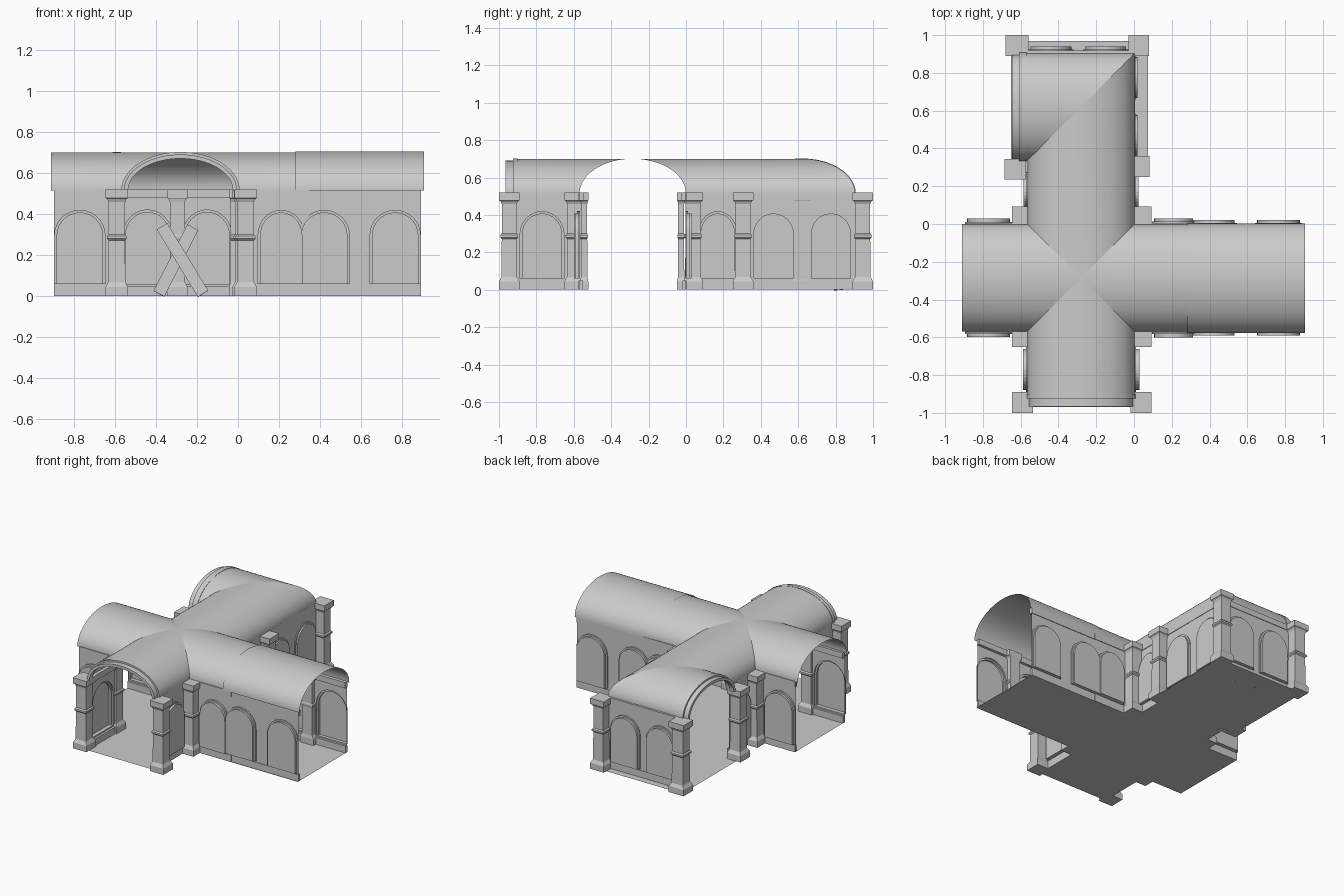
import bpy, math
from mathutils import Vector

if "Cube" in bpy.data.objects:
    bpy.data.objects.remove(bpy.data.objects["Cube"])

TOP, SPRING, SILL, RISE = 0.52, 0.295, 0.06, 0.125


def make(name, verts, faces, smooth=False):
    me = bpy.data.meshes.new(name)
    me.from_pydata([tuple(v) for v in verts], [], faces)
    me.update()
    ob = bpy.data.objects.new(name, me)
    bpy.context.collection.objects.link(ob)
    if smooth:
        bpy.ops.object.select_all(action='DESELECT')
        ob.select_set(True)
        bpy.context.view_layer.objects.active = ob
        bpy.ops.object.shade_smooth_by_angle(angle=math.radians(30))
    return ob


def box(name, a, b):
    vs = [(x, y, z) for x in (a[0], b[0]) for y in (a[1], b[1]) for z in (a[2], b[2])]
    return make(name, vs, [(0, 1, 3, 2), (4, 6, 7, 5), (0, 4, 5, 1),
                           (2, 3, 7, 6), (0, 2, 6, 4), (1, 5, 7, 3)])


def pillar(name, x, y, sx=1, sy=1):
    # square pillar with base, mid ring and capital
    prof = [(.055, 0), (.055, .045), (.042, .068), (.04, .272), (.048, .28), (.048, .292),
            (.04, .3), (.04, .458), (.046, .472), (.055, .478), (.055, TOP)]
    vs, fs = [], []
    for h, z in prof:
        vs += [(x + sx * h * a, y + sy * h * b, z) for a, b in ((-1, -1), (1, -1), (1, 1), (-1, 1))]
    for i in range(len(prof) - 1):
        for k in range(4):
            m = (k + 1) % 4
            fs.append((i * 4 + k, i * 4 + m, i * 4 + 4 + m, i * 4 + 4 + k))
    n = len(vs)
    fs += [(3, 2, 1, 0), (n - 4, n - 3, n - 2, n - 1)]
    return make(name, vs, fs)


def arch(c, hw, inset):
    # outline of a round-headed niche, from lower left to lower right
    w, r = hw - inset, RISE - inset
    pts = [(c - w, SILL)]
    for i in range(17):
        t = math.pi * (1 - i / 16)
        pts.append((c + w * math.cos(t), SPRING + r * math.sin(t)))
    return pts + [(c + w, SILL)]


def wall(name, axis, plane, out, u0, u1, bays, depth):
    # thin wall along an axis; bays are (centre, half width) niches pushed outward
    vs, fs = [], []

    def pt(u, z, n=0.0):
        p = plane + out * n
        vs.append((u, p, z) if axis == 'x' else (p, u, z))
        return len(vs) - 1

    def poly(pts):
        fs.append([pt(*p) for p in pts])

    edge = u0
    for c, hw in bays:
        a, b = c - hw, c + hw
        poly([(edge, 0), (a, 0), (a, TOP), (edge, TOP)])
        poly([(a, 0), (b, 0), (b, SILL), (a, SILL)])
        poly([(a, TOP)] + arch(c, hw, 0)[1:-1] + [(b, TOP)])
        steps = [(0, 0), (0, .4), (.012, .4), (.012, 1)]
        rings = [[pt(u, z, depth * d) for u, z in arch(c, hw, i)] for i, d in steps]
        for r, s in zip(rings, rings[1:]):
            for k in range(len(r)):
                m = (k + 1) % len(r)
                fs.append((r[k], r[m], s[m], s[k]))
        fs.append(rings[-1])
        edge = b
    poly([(edge, 0), (u1, 0), (u1, TOP), (edge, TOP)])
    make(name, vs, fs)

    # cornice and skirting on the room side
    for part, z0, z1, d in (("cornice", .478, TOP, .02), ("skirting", 0, .05, .015)):
        p, q = plane - out * d, plane + out * .004
        if axis == 'x':
            box(name + "_" + part, (u0, p, z0), (u1, q, z1))
        else:
            box(name + "_" + part, (p, u0, z0), (q, u1, z1))


def barrel(name, axis, c, hw, start, end, spring=.515, top=.70):
    # elliptical barrel vault; start and end depend on the cross offset
    n, vs, fs = 36, [], []
    for i in range(n + 1):
        t = math.pi * i / n
        v, z = -hw * math.cos(t), spring + (top - spring) * math.sin(t)
        for u in (start(v), end(v)):
            vs.append((u, c + v, z) if axis == 'x' else (c + v, u, z))
    for i in range(n):
        fs.append((2 * i, 2 * i + 1, 2 * i + 3, 2 * i + 2))
    return make(name, vs, fs, True)


def rib(name, axis, c, hw, u0, u1, top, thick):
    # arched ring closing the edge of a vault
    n, vs, fs = 36, [], []
    for i in range(n + 1):
        t = math.pi * i / n
        for d, u in ((0, u0), (0, u1), (thick, u1), (thick, u0)):
            v, z = -(hw - d) * math.cos(t), .515 + (top - d - .515) * math.sin(t)
            vs.append((u, c + v, z) if axis == 'x' else (c + v, u, z))
    for i in range(n):
        for k in range(4):
            m = (k + 1) % 4
            fs.append((4 * i + k, 4 * i + m, 4 * i + 4 + m, 4 * i + 4 + k))
    fs += [(0, 1, 2, 3), tuple(4 * n + k for k in (3, 2, 1, 0))]
    make(name, vs, fs, True)


def const(k):
    return lambda v: k


# vaults: four arms meeting in a groin, then a mitred turn to the left
CX, CY, H = -.28, -.285, .284
barrel("vault_west", 'x', CY, H, const(-.91), lambda v: CX - abs(v))
barrel("vault_east", 'x', CY, H, lambda v: CX + abs(v), const(.30))
barrel("vault_east_end", 'x', CY - .003, H + .006, const(.28), const(.905), top=.705)
barrel("vault_front", 'y', CX, H, const(-.92), lambda v: CY - abs(v))
barrel("vault_back", 'y', CX, H, lambda v: CY + abs(v), lambda v: .62 + v)
barrel("vault_turn", 'x', .62, H, const(-.58), lambda v: CX + v)

# ribs at the two open framed ends
rib("front_rib", 'y', CX, .288, -.925, -.90, .702, .018)
rib("front_rib_inner", 'y', CX, .275, -.965, -.925, .69, .02)
rib("turn_rib", 'x', .62, .288, -.61, -.57, .702, .018)
rib("turn_rib_inner", 'x', .62, .275, -.645, -.61, .69, .02)

# floor slabs
for name, x0, y0, x1, y1 in (("floor_cross", -.89, -.575, .89, 0), ("floor_front", -.56, -.97, 0, -.575),
                             ("floor_back", -.56, 0, 0, .27), ("floor_turn", -.65, .27, .075, .97)):
    make(name, [(x0, y0, 0), (x1, y0, 0), (x1, y1, 0), (x0, y1, 0)], [(0, 1, 2, 3)])

# walls of the long corridor, front and back
for side, plane, out in (("front", -.57, -1), ("back", 0, 1)):
    wall(side + "_wall_west", 'x', plane, out, -.89, -.58, [(-.77, .125)], .028)
    wall(side + "_wall_east", 'x', plane, out, .02, .345, [(.21, .115)], .03)
    wall(side + "_wall_end", 'x', plane - out * .004, out, .28, .89, [(.42, .125), (.765, .125)], .024)
    y = plane - out * .004
    pillar(side + "_wall_pilaster", .592, y - out * .022, 1, .4)

# walls of the crossing corridor, left and right
for side, plane, out in (("left", -.56, -1), ("right", 0, 1)):
    wall(side + "_wall_south", 'y', plane, out, -.95, -.6, [(-.77, .12)], .028)
    wall(side + "_wall_north", 'y', plane, out, .04, .3, [(.17, .105)], .025)

# walls of the turn
wall("turn_wall_right", 'y', 0, 1, .3, .92, [(.468, .12), (.775, .12)], .018)
wall("turn_wall_back", 'x', .915, 1, -.6, 0, [(-.44, .12), (-.15, .12)], .025)
pillar("turn_pilaster_right", -.02, .62, .4, .9)
pillar("turn_pilaster_back", -.295, .893, .9, .4)

# corner pillars
for x, sx in ((-.59, "left"), (.037, "right")):
    for y, sy in ((-.945, "front"), (-.595, "middle"), (.037, "inner")):
        pillar("pillar_%s_%s" % (sx, sy), x, y)
pillar("pillar_turn_back_right", .025, .945)
pillar("pillar_turn_back_left", -.62, .945, 1.1)
pillar("pillar_turn_front_left", -.63, .29)
pillar("pillar_turn_front_right", .027, .305)


# crossed planks leaning in the turn
def plank(name, a, b, y, w=.03, t=.018):
    a, b = Vector((a[0], y, a[1])), Vector((b[0], y + .02, b[1]))
    d = (b - a).normalized()
    s = Vector((d.z, 0, -d.x)).normalized() * w
    n = d.cross(s).normalized() * t / 2
    vs = [p + i * s + j * n for p in (a, b) for i, j in ((-1, -1), (1, -1), (1, 1), (-1, 1))]
    make(name, vs, [(3, 2, 1, 0), (4, 5, 6, 7)] +
         [(k, (k + 1) % 4, (k + 1) % 4 + 4, k + 4) for k in range(4)])


plank("plank_one", (-.17, .012), (-.37, .34), .80)
plank("plank_two", (-.385, .012), (-.22, .335), .83)
